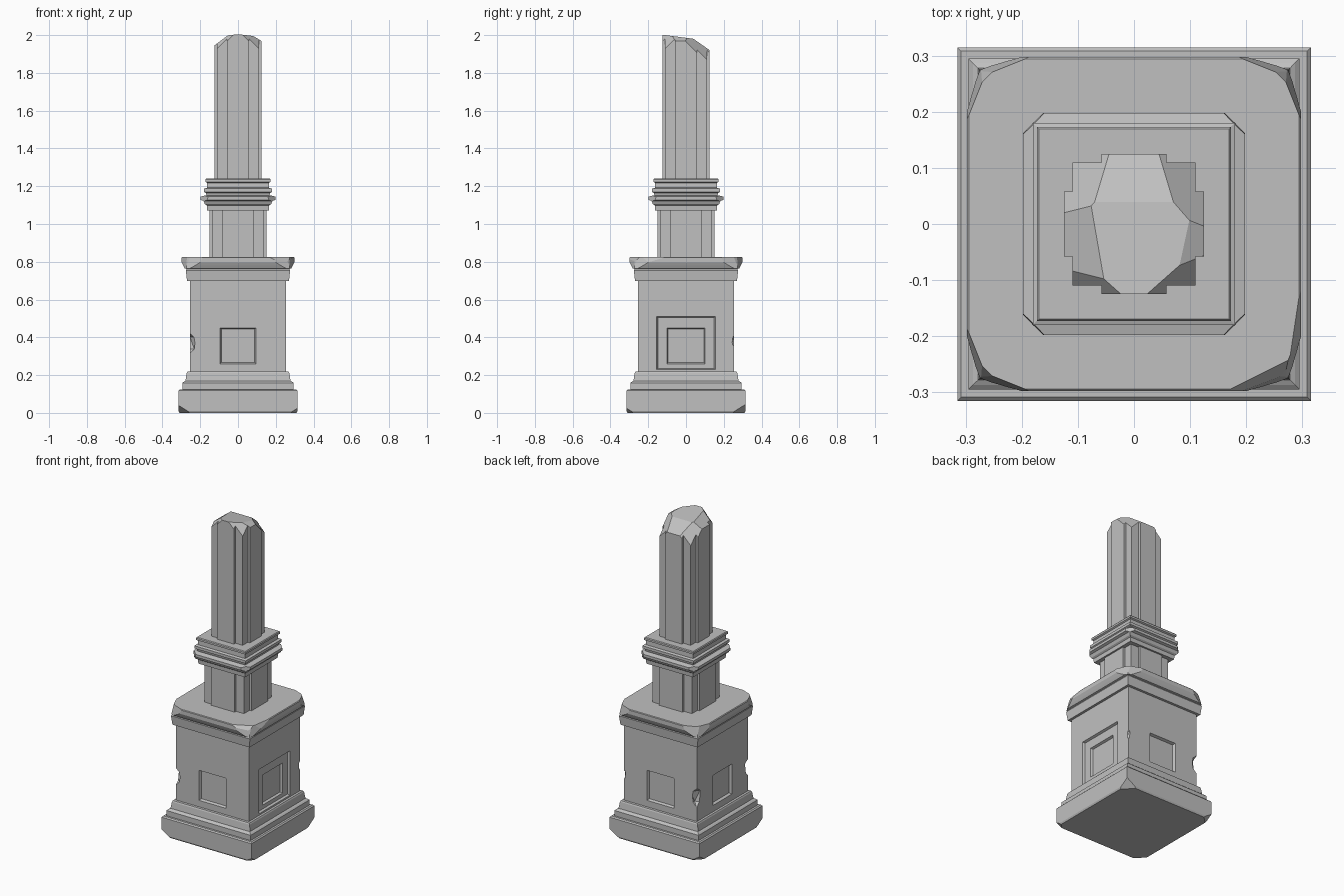
import bpy, bmesh
from mathutils import Vector, Matrix

cube = bpy.data.objects.get("Cube")
if cube:
    bpy.data.objects.remove(cube, do_unlink=True)

stone = bpy.data.materials.new("grey stone")
stone.use_nodes = True
GREY = (0.53, 0.53, 0.53, 1)
stone.diffuse_color = GREY
stone.node_tree.nodes["Principled BSDF"].inputs["Base Color"].default_value = GREY
stone.node_tree.nodes["Principled BSDF"].inputs["Roughness"].default_value = 0.9
SIGNS = [(1, 1), (-1, 1), (-1, -1), (1, -1)]


def finish(name, bm):
    bmesh.ops.recalc_face_normals(bm, faces=bm.faces)
    mesh = bpy.data.meshes.new(name)
    bm.to_mesh(mesh)
    bm.free()
    mesh.materials.append(stone)
    obj = bpy.data.objects.new(name, mesh)
    bpy.context.collection.objects.link(obj)
    return obj


def loft(rings):
    """Closed solid through rings of equal length."""
    bm = bmesh.new()
    loops = [[bm.verts.new(p) for p in ring] for ring in rings]
    n = len(loops[0])
    for a, b in zip(loops, loops[1:]):
        for i in range(n):
            j = (i + 1) % n
            bm.faces.new((a[i], a[j], b[j], b[i]))
    bm.faces.new(loops[0][::-1])
    bm.faces.new(loops[-1])
    bmesh.ops.recalc_face_normals(bm, faces=bm.faces)
    return bm


def square_stack(profile):
    """Square moulding from (half width, height) pairs."""
    return loft([[(x * h, y * h, z) for x, y in SIGNS] for h, z in profile])


def cross_shaft(core, reach, arm, z0, z1):
    """Square shaft with a shallow pilaster on every side."""
    quarter = [(core, -core), (core, -arm), (reach, -arm), (reach, arm), (core, arm)]
    outline = []
    for k in range(4):
        turn = Matrix.Rotation(k * 1.5707963, 2)
        outline += [turn @ Vector(p) for p in quarter]
    return loft([[(p.x, p.y, z) for p in outline] for z in (z0, z1)])


def slice_off(bm, point, normal):
    """Remove everything on the outer side of a plane and cap the cut."""
    geom = bm.verts[:] + bm.edges[:] + bm.faces[:]
    cut = bmesh.ops.bisect_plane(bm, geom=geom, dist=1e-5, plane_co=point,
                                 plane_no=Vector(normal).normalized(), clear_outer=True)
    edges = [e for e in cut["geom_cut"] if isinstance(e, bmesh.types.BMEdge)]
    if edges:
        bmesh.ops.holes_fill(bm, edges=edges, sides=0)


def carve(obj, bm):
    """Subtract a solid from an object."""
    cutter = finish("cutter", bm)
    cutter.hide_render = True
    mod = obj.modifiers.new("carve", 'BOOLEAN')
    mod.operation, mod.solver, mod.object = 'DIFFERENCE', 'EXACT', cutter
    graph = bpy.context.evaluated_depsgraph_get()
    mesh = bpy.data.meshes.new_from_object(obj.evaluated_get(graph))
    obj.modifiers.clear()
    obj.data = mesh
    bpy.data.objects.remove(cutter, do_unlink=True)


# Plinth with broken bottom corners
plinth = square_stack([(0.31, 0), (0.315, 0.01), (0.315, 0.118), (0.308, 0.125)])
for (sx, sy), size in zip(SIGNS, (0.045, 0.035, 0.04, 0.025)):
    slice_off(plinth, (sx * 0.315, sy * 0.315, size), (sx, sy, -1.6))
finish("plinth", plinth)

# Stepped base moulding
finish("base_moulding", square_stack([
    (0.295, 0.12), (0.295, 0.158), (0.287, 0.165), (0.278, 0.17),
    (0.272, 0.21), (0.268, 0.218), (0.25, 0.22)]))

# Pedestal body with recessed panels
BODY = 0.255
body = finish("pedestal_body", square_stack([(BODY, 0.21), (BODY, 0.71)]))


def panel(turn, half, z0, z1, face, depth):
    """Tapered recess cutter, built facing +x and then turned."""
    rings = []
    for x, t in ((face + 0.02, -0.02), (face, 0), (face - depth, depth * 0.4)):
        h, lo, hi = half - t, z0 + t, z1 - t
        rings.append([(x, -h, lo), (x, h, lo), (x, h, hi), (x, -h, hi)])
    bm = loft(rings)
    bmesh.ops.rotate(bm, verts=bm.verts, matrix=Matrix.Rotation(turn * 1.5707963, 3, 'Z'))
    return bm


carve(body, panel(0, 0.155, 0.23, 0.51, BODY, 0.014))
carve(body, panel(0, 0.1, 0.26, 0.45, BODY - 0.014, 0.014))
for side in (1, 2, 3):
    carve(body, panel(side, 0.095, 0.26, 0.45, BODY, 0.016))

# Chipped edges on the body
for x, y, z, r in ((-0.268, -0.268, 0.37, 0.05), (-0.268, 0.268, 0.37, 0.055),
                   (0.27, 0.27, 0.38, 0.035)):
    chip = bmesh.new()
    bmesh.ops.create_icosphere(chip, subdivisions=1, radius=r)
    bmesh.ops.scale(chip, vec=(1, 1, 1.4), verts=chip.verts)
    bmesh.ops.translate(chip, vec=(x, y, z), verts=chip.verts)
    carve(body, chip)

# Cornice under the slab
finish("cornice", square_stack([
    (0.25, 0.697), (0.27, 0.698), (0.276, 0.755), (0.27, 0.765), (0.27, 0.78)]))

# Worn slab with rounded corners
slab = square_stack([(0.272, 0.762), (0.282, 0.765), (0.29, 0.78), (0.298, 0.797),
                     (0.298, 0.822), (0.294, 0.826)])
for sx, sy in SIGNS:
    slice_off(slab, (sx * 0.263, sy * 0.263, 0.82), (sx, sy, 0.45))
    slice_off(slab, (sx * 0.283, sy * 0.225, 0.82), (sx, sy * 0.4, 0.2))
    slice_off(slab, (sx * 0.225, sy * 0.283, 0.82), (sx * 0.4, sy, 0.2))
slice_off(slab, (0.285, -0.19, 0.826), (1, -0.15, 0.5))
slice_off(slab, (0.22, -0.27, 0.826), (0.5, -1, 1))
finish("pedestal_slab", slab)

# Lower shaft
finish("lower_shaft", cross_shaft(0.138, 0.152, 0.083, 0.82, 1.085))

# Collar: flared ring with clipped corners, then the stepped top
flare = square_stack([(0.163, 1.072), (0.165, 1.098), (0.175, 1.105), (0.183, 1.122),
                      (0.198, 1.128), (0.198, 1.145), (0.17, 1.152)])
for sx, sy in SIGNS:
    slice_off(flare, (sx * 0.179, sy * 0.179, 1.14), (sx, sy, 0.1))
finish("collar_flare", flare)
finish("collar_steps", square_stack([
    (0.165, 1.145), (0.17, 1.165), (0.18, 1.17), (0.18, 1.187), (0.165, 1.192),
    (0.164, 1.218), (0.173, 1.223), (0.173, 1.235), (0.169, 1.24)]))

# Upper shaft with a broken, sloping top
shaft = cross_shaft(0.11, 0.125, 0.058, 1.23, 2.05)
breaks = [((0, -0.11, 2.0), (0, 0.13, 1)), ((0, 0.04, 1.98), (0, 0.7, 1)),
          ((-0.065, 0, 1.99), (-0.75, 0, 1)), ((0.09, 0, 1.99), (0.6, 0, 1))]
for s in (-1, 1):
    breaks.append(((s * 0.06, 0.08, 1.95), (s, 1, 1)))
    breaks.append(((s * 0.07, -0.1, 1.98), (s, -1, 1)))
for point, normal in breaks:
    slice_off(shaft, point, normal)
finish("upper_shaft", shaft)
